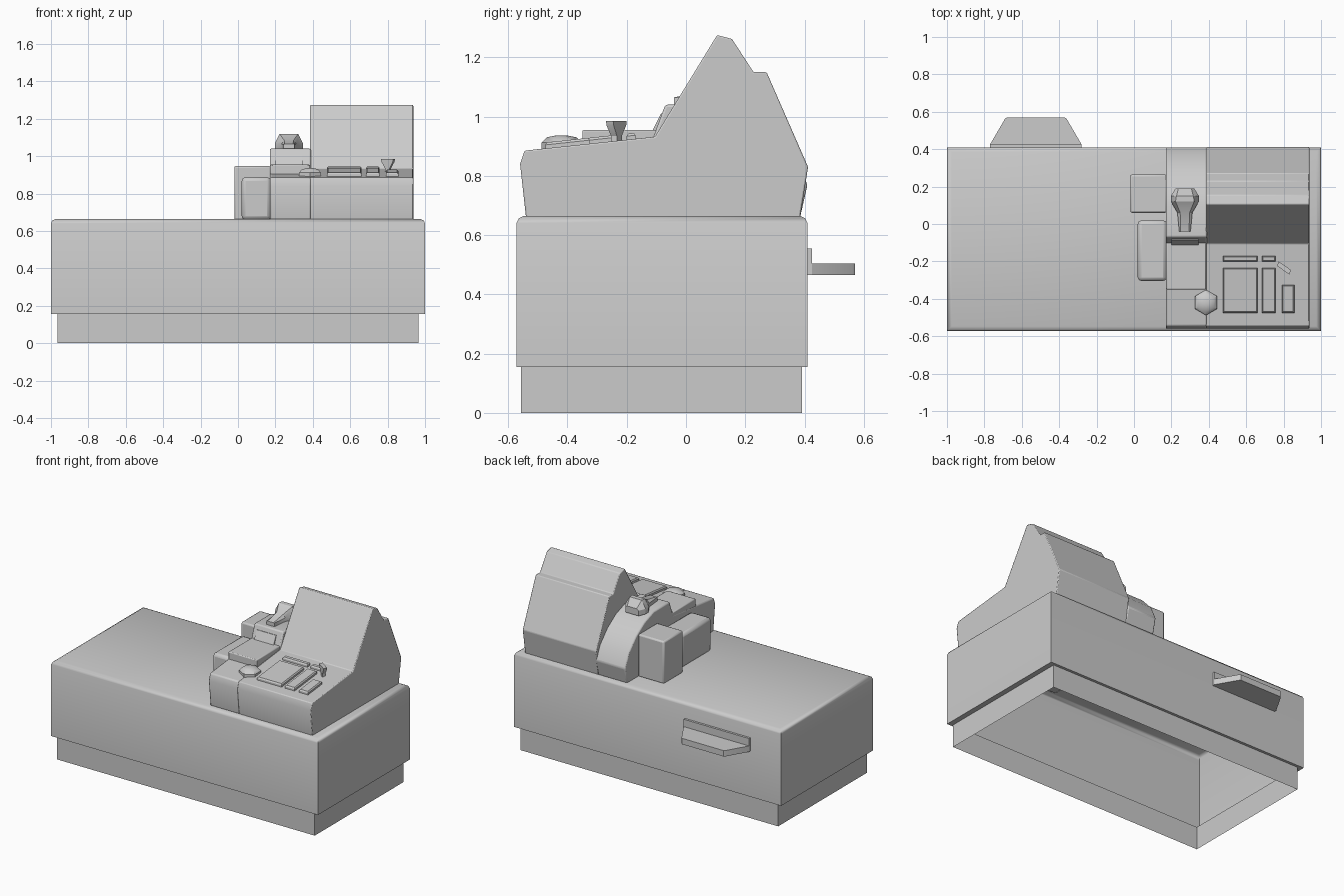
import bpy, bmesh, math

if "Cube" in bpy.data.objects:
    bpy.data.objects.remove(bpy.data.objects["Cube"])

grey = bpy.data.materials.new("warm_grey_plastic")
grey.diffuse_color = (0.6, 0.6, 0.6, 1)
grey.use_nodes = True
grey.node_tree.nodes["Principled BSDF"].inputs["Base Color"].default_value = grey.diffuse_color


def finish(name, bm, bevel=0.0, segments=2, angle=30):
    bmesh.ops.recalc_face_normals(bm, faces=bm.faces)
    mesh = bpy.data.meshes.new(name)
    bm.to_mesh(mesh)
    bm.free()
    mesh.materials.append(grey)
    ob = bpy.data.objects.new(name, mesh)
    bpy.context.collection.objects.link(ob)
    if bevel:
        mod = ob.modifiers.new("soft_edges", "BEVEL")
        mod.width, mod.segments = bevel, segments
        mod.limit_method, mod.angle_limit = "ANGLE", math.radians(25)
    bpy.ops.object.select_all(action="DESELECT")
    ob.select_set(True)
    bpy.context.view_layer.objects.active = ob
    bpy.ops.object.shade_smooth_by_angle(angle=math.radians(angle))
    return ob


def loft(name, rings, bevel=0.0, cap_start=True, cap_end=True, angle=30):
    """Bridge a list of equally long point rings."""
    bm = bmesh.new()
    loops = [[bm.verts.new(p) for p in r] for r in rings]
    n = len(loops[0])
    for a, b in zip(loops, loops[1:]):
        for i in range(n):
            j = (i + 1) % n
            bm.faces.new((a[i], a[j], b[j], b[i]))
    if cap_start:
        bm.faces.new(loops[0][::-1])
    if cap_end:
        bm.faces.new(loops[-1])
    return finish(name, bm, bevel, angle=angle)


def rect(x0, x1, y0, y1, z):
    return [(x0, y0, z), (x1, y0, z), (x1, y1, z), (x0, y1, z)]


def box(name, x0, x1, y0, y1, z0, z1, bevel=0.0):
    return loft(name, [rect(x0, x1, y0, y1, z0), rect(x0, x1, y0, y1, z1)], bevel)


def prism(name, profile, x0, x1, bevel=0.0):
    """Extrude a (y, z) side profile along x."""
    return loft(name, [[(x, y, z) for y, z in profile] for x in (x0, x1)], bevel)


def deck(y):
    """Height of the sloping keyboard deck."""
    return 0.885 + (y + 0.545) * 0.107


# Counter: hollow shell with recessed skirt and rounded top edge
loft("counter", [
    rect(-.965, .965, -.557, .392, 0),
    rect(-.965, .965, -.557, .392, .155),
    rect(-1, 1, -.572, .41, .155),
    rect(-1, 1, -.572, .41, .64),
    rect(-.993, .993, -.565, .403, .656),
    rect(-.975, .975, -.547, .385, .665),
], cap_start=False, angle=50)

# Register body with keyboard deck and sloping display hood
prism("register_body", [
    (-.54, .66), (-.56, .84), (-.545, .885), (-.105, .932), (.105, 1.275),
    (.155, 1.262), (.228, 1.15), (.272, 1.15), (.412, .83), (.385, .66)],
    .385, .937, .005)

# Side unit with raised block, scanner cradle and curved back
prism("side_unit", [
    (-.54, .66), (-.56, .84), (-.545, .885), (-.11, .932), (-.07, 1.04),
    (.10, 1.04), (.20, 1.005), (.29, .945), (.37, .86), (.41, .77), (.385, .66)],
    .17, .39, .008)
box("printer_block", .172, .385, -.35, -.09, .87, .955, .006)
prism("cradle_ramp", [(-.115, .95), (-.085, 1.01), (-.05, 1.01), (-.05, .95)], .2, .345)

# Units on the left flank of the register
box("rear_side_box", -.02, .175, .06, .265, .66, .948, .01)
box("front_side_box", .02, .175, -.305, .02, .66, .888, .02)

# Hand scanner: handle widening into a raised head
sections = [(-.04, .03, .022, 1.03, 1.065), (.06, .04, .025, 1.03, 1.085),
            (.12, .075, .05, 1.035, 1.12), (.15, .075, .045, 1.035, 1.12),
            (.19, .05, .035, 1.03, 1.075)]
loft("hand_scanner", [
    [(.272 - w, y, z0), (.272 + w, y, z0), (.272 + w, y, z0 + .035),
     (.272 + t, y, z1), (.272 - t, y, z1), (.272 - w, y, z0 + .035)]
    for y, w, t, z0, z1 in sections])

# Key groups following the deck slope
keys = [("number_keys", .475, .66, -.475, -.235), ("function_keys", .685, .757, -.475, -.235),
        ("total_key", .79, .857, -.475, -.325), ("long_strip", .475, .66, -.2, -.17),
        ("short_strip", .685, .757, -.2, -.17)]
for name, x0, x1, y0, y1 in keys:
    rings = []
    for inset, h in ((0, -.01), (0, .012), (.006, .02)):
        a, b = y0 + inset, y1 - inset
        rings.append([(x0 + inset, a, deck(a) + h), (x1 - inset, a, deck(a) + h),
                      (x1 - inset, b, deck(b) + h), (x0 + inset, b, deck(b) + h)])
    loft(name, rings)

# Six-sided domed knob
loft("knob", [
    [(.385 + r * math.sin(k * math.pi / 3), -.42 + r * math.cos(k * math.pi / 3), z)
     for k in range(6)]
    for r, z in ((.068, .885), (.068, .912), (.05, .93), (.015, .937))], angle=40)

# Turned key: narrow stem flaring to a flat grip
loft("lock_key", [
    [(.802 + s * w + d * .4, -.235 - s * w * .7 + d, z) for s, d in
     ((-1, -h), (1, -h), (1, h), (-1, h))]
    for z, w, h in ((.90, .012, .01), (.935, .012, .01), (.97, .03, .012), (.985, .033, .012))])

# Rear shelf: tapered tray with upright lip
loft("rear_shelf", [
    [(-.77, .405, z), (-.28, .405, z), (-.28, .425, z), (-.36, .562, z),
     (-.37, .57, z), (-.68, .57, z), (-.69, .562, z), (-.77, .425, z)]
    for z in (.465, .505)])
box("shelf_lip", -.77, -.28, .405, .425, .50, .555)
